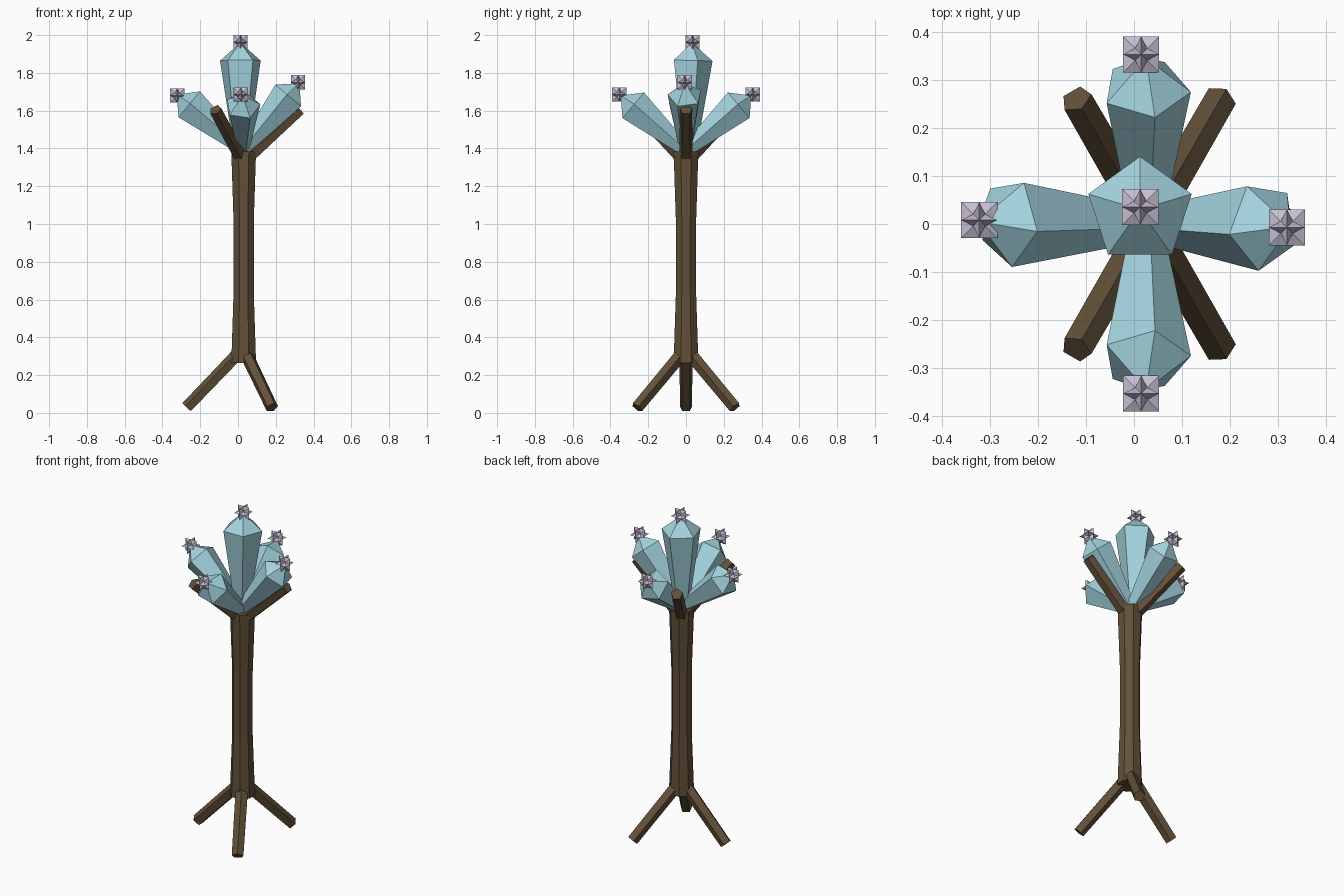
import bpy, bmesh, math
from mathutils import Vector

if "Cube" in bpy.data.objects:
    bpy.data.objects.remove(bpy.data.objects["Cube"])


def material(name, rgb):
    m = bpy.data.materials.new(name)
    m.diffuse_color = (*rgb, 1)
    m.use_nodes = True
    m.node_tree.nodes["Principled BSDF"].inputs["Base Color"].default_value = m.diffuse_color
    return m


BROWN = material("dark_wood", (0.122, 0.081, 0.041))
BLUE = material("pale_blue_crystal", (0.37, 0.655, 0.735))
LILAC = material("pale_lilac", (0.57, 0.52, 0.65))


def finish(name, bm, mat):
    bmesh.ops.recalc_face_normals(bm, faces=bm.faces)
    me = bpy.data.meshes.new(name)
    bm.to_mesh(me)
    bm.free()
    me.materials.append(mat)
    ob = bpy.data.objects.new(name, me)
    bpy.context.collection.objects.link(ob)


def lathe(name, mat, start, end, profile, sides, roll=0.0):
    """Faceted rod along start-end; profile = (fraction of length, radius)."""
    a, b = Vector(start), Vector(end)
    d = b - a
    w = d.normalized()
    up = Vector((0, 1, 0)) if abs(w.z) > 0.99 else Vector((0, 0, 1))
    u = (up - w * up.dot(w)).normalized()
    v = w.cross(u)
    bm = bmesh.new()
    rings = []
    for t, r in profile:
        c = a + d * t
        if r == 0:
            rings.append([bm.verts.new(c)])
            continue
        angles = [roll + 2 * math.pi * i / sides for i in range(sides)]
        rings.append([bm.verts.new(c + u * r * math.cos(g) + v * r * math.sin(g)) for g in angles])
    for p, q in zip(rings, rings[1:]):
        for i in range(sides):
            j = (i + 1) % sides
            if len(q) == 1:
                bm.faces.new((p[i], p[j], q[0]))
            else:
                bm.faces.new((p[i], p[j], q[j], q[i]))
    bm.faces.new(rings[0][::-1])
    if len(rings[-1]) > 1:
        bm.faces.new(rings[-1])
    finish(name, bm, mat)


def spiky_tip(name, centre, h=0.0375):
    """Three crossed square bipyramids form a spiked ball."""
    bm = bmesh.new()
    c = Vector(centre)
    for axis in range(3):
        def pt(p, q, n):
            o = Vector((0, 0, 0))
            o[(axis + 1) % 3], o[(axis + 2) % 3], o[axis] = p, q, n
            return bm.verts.new(c + o * h)
        ring = [pt(1, 1, 0), pt(-1, 1, 0), pt(-1, -1, 0), pt(1, -1, 0)]
        for s in (1, -1):
            apex = pt(0, 0, 0.5 * s)
            for i in range(4):
                bm.faces.new((ring[i], ring[(i + 1) % 4], apex))
    finish(name, bm, LILAC)


# Trunk, slightly waisted
CX = 0.03
lathe("trunk", BROWN, (CX, 0, 0.265), (CX, 0, 1.385),
      [(0, 0.071), (0.33, 0.058), (0.67, 0.058), (1, 0.071)], 8, math.pi / 8)

# Three legs below and three branches above, pointing opposite ways
for i in range(3):
    for name, turn, z0, z1 in (("leg", math.pi, 0.32, 0.028), ("branch", 0, 1.345, 1.605)):
        g = turn + i * 2 * math.pi / 3
        x, y = math.cos(g), math.sin(g)
        lathe(f"{name}_{i + 1}", BROWN, (CX + 0.02 * x, 0.02 * y, z0),
              (CX + 0.3 * x, 0.3 * y, z1), [(0, 0.036), (1, 0.034)], 5)

# Crystals: base, point, shoulder radius, shoulder fraction, roll, spiky tip centre
crystals = {
    "centre": ((0.015, 0.015, 1.37), (0.012, 0.03, 1.96), 0.113, 0.84, 0, (0.013, 0.035, 1.9625)),
    "left": ((0.02, 0, 1.40), (-0.325, 0.005, 1.685), 0.094, 0.81, -0.2, (-0.322, 0.008, 1.68)),
    "right": ((0.03, 0, 1.395), (0.325, -0.005, 1.745), 0.094, 0.81, 0.2, (0.318, -0.007, 1.75)),
    "back": ((0.025, 0.01, 1.395), (0.025, 0.345, 1.68), 0.094, 0.81, 0.2, (0.015, 0.353, 1.685)),
    "front": ((0.025, -0.01, 1.395), (0.025, -0.345, 1.68), 0.094, 0.81, -0.2, (0.015, -0.353, 1.685)),
}
for name, (a, b, r, t, roll, tip) in crystals.items():
    lathe(name + "_crystal", BLUE, a, b, [(0, 0.036), (t, r), (1, 0)], 5, roll)
    spiky_tip(name + "_spiky_tip", tip)
